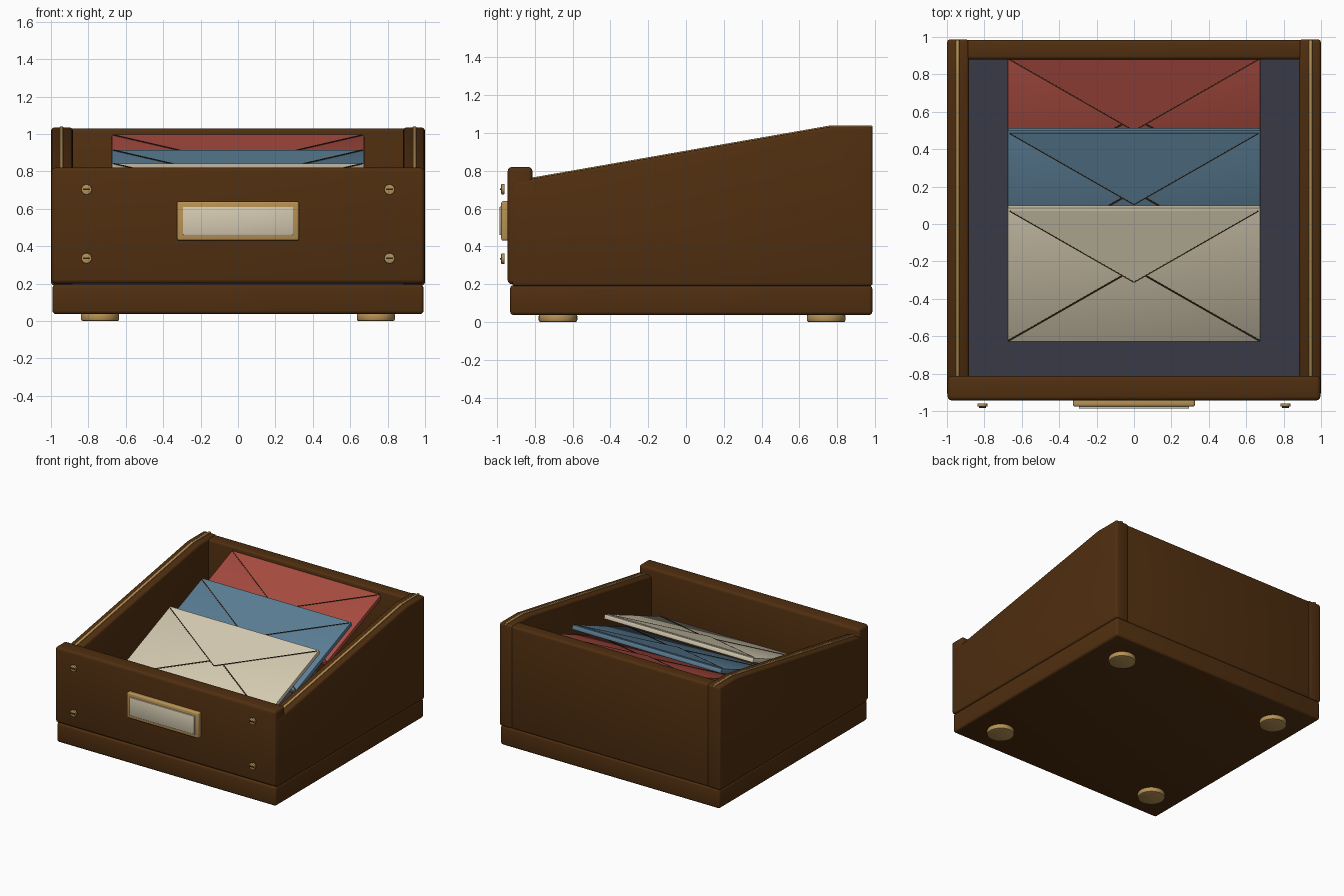
import bpy, bmesh, math
from mathutils import Matrix, Vector

if "Cube" in bpy.data.objects:
    bpy.data.objects.remove(bpy.data.objects["Cube"])


def material(name, rgb):
    m = bpy.data.materials.new(name)
    m.diffuse_color = (*rgb, 1)
    m.use_nodes = True
    m.node_tree.nodes["Principled BSDF"].inputs["Base Color"].default_value = m.diffuse_color
    return m


WOOD = material("walnut wood", (0.08, 0.028, 0.005))
BRASS = material("brass", (0.47, 0.285, 0.09))
CREAM = material("cream paper", (0.66, 0.59, 0.44))
BLUE = material("blue paper", (0.105, 0.21, 0.305))
RED = material("red paper", (0.40, 0.072, 0.052))
LINER = material("dark liner", (0.041, 0.041, 0.061))
SEAM = material("dark seam", (0.03, 0.017, 0.007))


def finish(bm, name, mat, bevel=0.0, segs=3, matrix=None):
    """Bevel hard edges, transform and turn the bmesh into an object."""
    bmesh.ops.recalc_face_normals(bm, faces=bm.faces)
    if bevel:
        edges = [e for e in bm.edges if e.calc_face_angle(0) > math.radians(30)]
        bmesh.ops.bevel(bm, geom=edges, offset=bevel, segments=segs,
                        profile=0.5, affect='EDGES', clamp_overlap=True)
    if matrix:
        bm.transform(matrix)
    me = bpy.data.meshes.new(name)
    bm.to_mesh(me)
    bm.free()
    me.materials.append(mat)
    ob = bpy.data.objects.new(name, me)
    bpy.context.collection.objects.link(ob)
    return ob


def box(name, lo, hi, mat, bevel=0.0, segs=3, matrix=None):
    bm = bmesh.new()
    lo, hi = Vector(lo), Vector(hi)
    size = hi - lo
    bmesh.ops.create_cube(bm, size=1, matrix=Matrix.Translation((lo + hi) / 2)
                          @ Matrix.Diagonal((*size, 1)))
    return finish(bm, name, mat, bevel, segs, matrix)


def prism(name, pts, depth, mat, bevel=0.0, segs=3, matrix=None):
    """Extrude a list of 3D points along the depth vector."""
    bm = bmesh.new()
    face = bm.faces.new([bm.verts.new(p) for p in pts])
    ext = bmesh.ops.extrude_face_region(bm, geom=[face], use_keep_orig=True)
    verts = [g for g in ext["geom"] if isinstance(g, bmesh.types.BMVert)]
    bmesh.ops.translate(bm, vec=depth, verts=verts)
    return finish(bm, name, mat, bevel, segs, matrix)


def disc(name, centre, radius, depth, mat, bevel, along_y=False, sides=32):
    bm = bmesh.new()
    bmesh.ops.create_cone(bm, cap_ends=True, segments=sides, radius1=radius,
                          radius2=radius, depth=depth)
    m = Matrix.Translation(centre)
    if along_y:
        m = m @ Matrix.Rotation(math.pi / 2, 4, 'X')
    return finish(bm, name, mat, bevel, 2, m)


def strip(name, a, b, width, z, mat, matrix):
    """Thin flat line from a to b in the local xy plane."""
    a, b = Vector((*a, z)), Vector((*b, z))
    d = (b - a).normalized()
    n = Vector((-d.y, d.x, 0)) * width / 2
    return prism(name, [a - n, b - n, b + n, a + n], (0, 0, 0.004), mat, matrix=matrix)


# Box body
box("base", (-0.992, -0.93, 0.037), (0.992, 0.985, 0.195), WOOD, 0.018)
box("floor_liner", (-0.89, -0.82, 0.19), (0.89, 0.89, 0.215), LINER)
box("front_panel", (-0.997, -0.943, 0.2), (0.997, -0.812, 0.82), WOOD, 0.022)
box("back_panel", (-0.9, 0.88, 0.19), (0.9, 0.984, 1.03), WOOD, 0.018)

# Sloping sides with a thin brass inlay along the top edge
for s, side in ((-1, "left"), (1, "right")):
    profile = [(-0.92, 0.19), (0.987, 0.19), (0.987, 1.034), (0.765, 1.034), (-0.92, 0.74)]
    prism(side + "_side", [(s * 0.883, y, z) for y, z in profile],
          (s * 0.116, 0, 0), WOOD, 0.016)
    inlay = [(-0.815, 0.745), (0.765, 1.02), (0.985, 1.02),
             (0.985, 1.04), (0.765, 1.04), (-0.815, 0.764)]
    prism(side + "_inlay", [(s * 0.934, y, z) for y, z in inlay],
          (s * 0.02, 0, 0), BRASS, 0.004, 2)

# Feet
for x in (-0.737, 0.737):
    for y in (-0.677, 0.741):
        disc("foot", (x, y, 0.021), 0.102, 0.042, BRASS, 0.01)

# Label holder: brass frame with a card
box("label_frame", (-0.326, -0.977, 0.43), (0.326, -0.935, 0.64), BRASS, 0.012)
box("label_card", (-0.294, -0.986, 0.46), (0.294, -0.97, 0.61), CREAM, 0.003, 2)

# Slotted screws
for x in (-0.81, 0.81):
    for z in (0.335, 0.703):
        disc("screw", (x, -0.968, z), 0.028, 0.018, BRASS, 0.004, True, 24)
        box("screw_slot", (x - 0.019, -0.983, z - 0.004), (x + 0.019, -0.975, z + 0.004), SEAM)

# Tilted envelopes, local origin at the middle of the upper front edge
HALF, LENGTH, THICK = 0.675, 0.775, 0.036
for name, mat, y, z in (("cream", CREAM, 0.087, 0.845),
                        ("blue", BLUE, 0.502, 0.917),
                        ("red", RED, 0.897, 0.998)):
    m = Matrix.Translation((0, y, z)) @ Matrix.Rotation(math.radians(22), 4, 'X')
    box(name + "_envelope", (-HALF, -LENGTH, -THICK), (HALF, 0, 0), mat, 0.006, 2, m)
    prism(name + "_flap", [(-0.665, -0.018, -0.001), (0, -0.428, -0.001), (0.665, -0.018, -0.001)],
          (0, 0, 0.006), mat, matrix=m)
    for s in (-1, 1):
        strip(name + "_flap_seam", (s * 0.665, -0.018), (0, -0.428), 0.006, 0.002, SEAM, m)
        strip(name + "_lower_seam", (s * 0.672, -0.768), (s * 0.06, -0.391), 0.009, -0.001, SEAM, m)

# Smooth the rounded edges, keep the flats sharp
bpy.ops.object.select_all(action='SELECT')
bpy.context.view_layer.objects.active = bpy.context.collection.objects[0]
bpy.ops.object.shade_smooth_by_angle(angle=math.radians(35))
